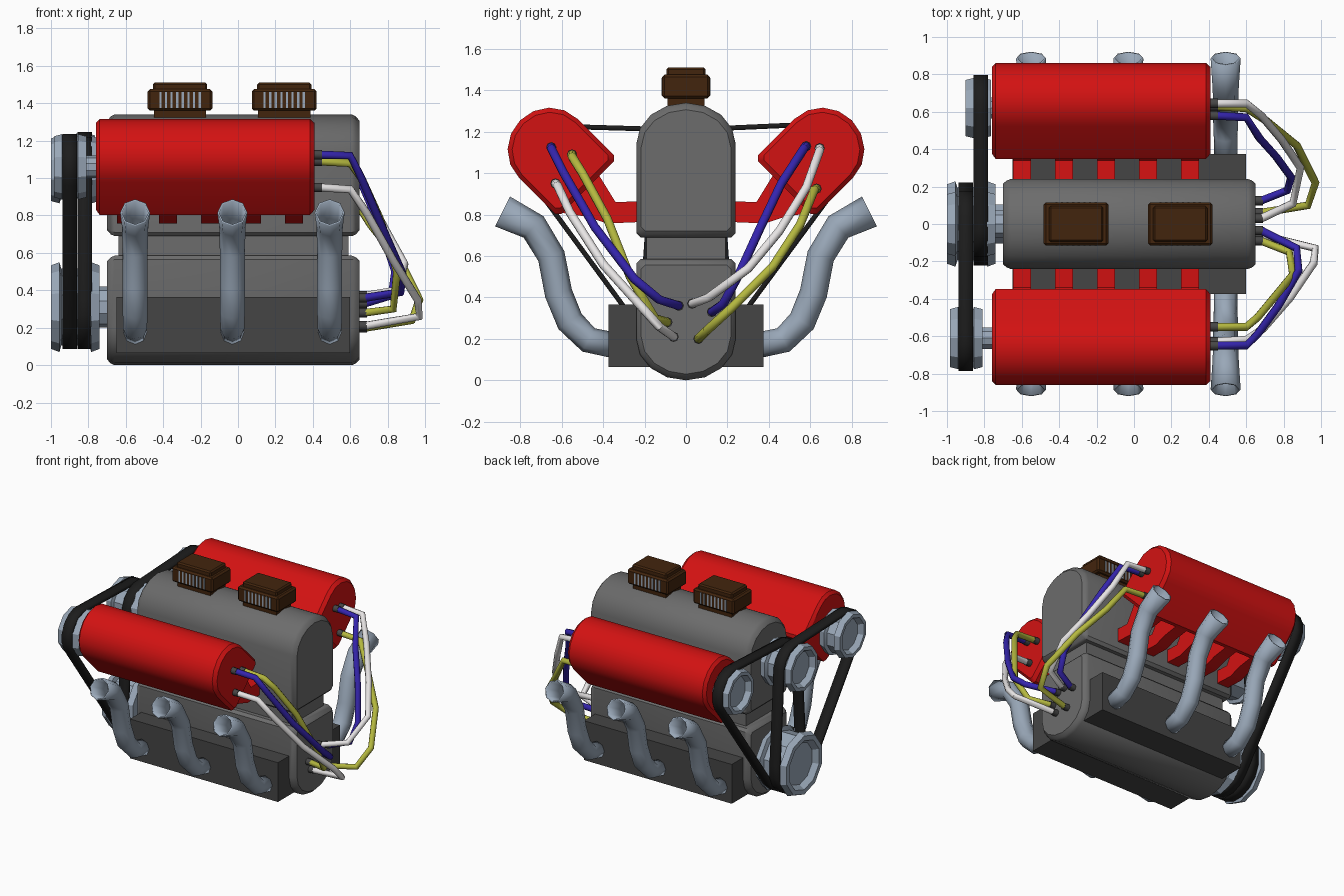
import bpy, bmesh, math
from mathutils import Vector
from mathutils.geometry import convex_hull_2d

if "Cube" in bpy.data.objects:
    bpy.data.objects.remove(bpy.data.objects["Cube"])

COLOURS = {
    "block_grey": (0.15, 0.15, 0.15), "dark_grey": (0.06, 0.06, 0.06),
    "red": (0.65, 0.006, 0.006), "steel": (0.32, 0.39, 0.48),
    "belt_black": (0.012, 0.012, 0.012), "brown": (0.055, 0.018, 0.004),
    "blue": (0.035, 0.018, 0.42), "yellow": (0.46, 0.48, 0.05), "white": (0.8, 0.78, 0.78),
}
MATS = {}
for name, rgb in COLOURS.items():
    MATS[name] = bpy.data.materials.new(name)
    MATS[name].diffuse_color = (*rgb, 1)


def finish(obj, mat, angle=35):
    obj.data.materials.clear()
    obj.data.materials.append(MATS[mat])
    bpy.ops.object.select_all(action='DESELECT')
    obj.select_set(True)
    bpy.context.view_layer.objects.active = obj
    bpy.ops.object.shade_smooth_by_angle(angle=math.radians(angle))
    return obj


def from_bmesh(name, bm, mat, angle=35):
    bmesh.ops.recalc_face_normals(bm, faces=bm.faces)
    me = bpy.data.meshes.new(name)
    bm.to_mesh(me)
    bm.free()
    obj = bpy.data.objects.new(name, me)
    bpy.context.collection.objects.link(obj)
    return finish(obj, mat, angle)


def loft(name, pts, sections, mat, centre=(0, 0), caps=True, angle=35):
    """Sweep a (y, z) outline along x; sections are (x, scale about centre)."""
    bm = bmesh.new()
    cy, cz = centre
    rings = [[bm.verts.new((x, cy + (y - cy) * s, cz + (z - cz) * s)) for y, z in pts]
             for x, s in sections]
    n = len(pts)
    for a, b in zip(rings, rings[1:]):
        for i in range(n):
            bm.faces.new((a[i], a[(i + 1) % n], b[(i + 1) % n], b[i]))
    if caps:
        bm.faces.new(rings[0])
        bm.faces.new(rings[-1])
    return from_bmesh(name, bm, mat, angle)


def box(name, x, y, z, mat, bevel=0.0):
    bm = bmesh.new()
    bmesh.ops.create_cube(bm, size=1)
    for v in bm.verts:
        v.co = [lo + (hi - lo) * (c + 0.5) for c, (lo, hi) in zip(v.co, (x, y, z))]
    if bevel:
        bmesh.ops.bevel(bm, geom=bm.edges[:], offset=bevel, segments=1, affect='EDGES')
    return from_bmesh(name, bm, mat, 20)


def tube(name, path, radius, mat, radii=None, res=2, caps=True, wall=0):
    cu = bpy.data.curves.new(name, 'CURVE')
    cu.dimensions = '3D'
    cu.bevel_depth, cu.bevel_resolution, cu.use_fill_caps = radius, res, caps
    sp = cu.splines.new('POLY')
    sp.points.add(len(path) - 1)
    for i, p in enumerate(path):
        sp.points[i].co = (*p, 1)
        sp.points[i].radius = radii[i] if radii else 1
    tmp = bpy.data.objects.new(name + "_path", cu)
    bpy.context.collection.objects.link(tmp)
    dg = bpy.context.evaluated_depsgraph_get()
    me = bpy.data.meshes.new_from_object(tmp.evaluated_get(dg))
    bpy.data.objects.remove(tmp)
    obj = bpy.data.objects.new(name, me)
    bpy.context.collection.objects.link(obj)
    if wall:
        m = obj.modifiers.new("wall", 'SOLIDIFY')
        m.thickness, m.offset = wall, -1
    return finish(obj, mat, 55)


def arch(w, h, rise, steps=8):
    """Flat-bottomed outline with a rounded top, in (across, up)."""
    pts = [(-w, 0.02), (-w + 0.02, 0), (w - 0.02, 0), (w, 0.02)]
    for i in range(steps + 1):
        a = math.pi * i / steps
        pts.append((w * math.cos(a), h - rise + rise * math.sin(a)))
    return pts


def circle(c, r, n):
    return [(c[0] + r * math.cos(2 * math.pi * (i + 0.5) / n),
             c[1] + r * math.sin(2 * math.pi * (i + 0.5) / n)) for i in range(n)]


# Engine block: crankcase, neck, upper housing and side boxes
ENDS = [(-0.70, 0.9), (-0.68, 0.97), (-0.66, 1), (0.61, 1), (0.63, 0.97), (0.65, 0.9)]
loft("crankcase", [(u, 0.585 - v) for u, v in arch(0.24, 0.585, 0.2)], ENDS, "block_grey", (0, 0.3))
loft("upper_housing", [(u, 0.69 + v) for u, v in arch(0.24, 0.65, 0.2)], ENDS, "block_grey", (0, 1.0))
box("block_neck", (-0.64, 0.59), (-0.19, 0.19), (0.55, 0.72), "block_grey")
box("side_boxes", (-0.65, 0.60), (-0.375, 0.375), (0.065, 0.365), "dark_grey")

# Valve covers, intake runners and exhaust pipes on both sides
RUNNER = [(0.2, 0.865), (0.34, 0.86), (0.42, 0.99), (0.61, 0.81), (0.48, 0.79), (0.38, 0.757), (0.2, 0.765)]
EXHAUST = [(0.35, 0.17), (0.47, 0.195), (0.56, 0.285), (0.615, 0.42), (0.65, 0.6), (0.735, 0.74), (0.885, 0.815)]
k = math.sqrt(0.5)
for s, side in ((-1, "front"), (1, "rear")):
    outline = [(s * (0.475 + (u + v) * k), 0.93 + (v - u) * k) for u, v in arch(0.2, 0.46, 0.19)]
    loft(f"{side}_valve_cover", outline,
         [(-0.76, 0.9), (-0.74, 1), (0.385, 1), (0.395, 0.96), (0.41, 0.9)], "red", (s * 0.64, 1.095))
    for i in range(5):
        x = -0.60 + 0.225 * i
        loft(f"{side}_intake_runner_{i + 1}", [(s * y, z) for y, z in RUNNER],
             [(x - 0.048, 1), (x + 0.048, 1)], "red")
    for i, x in enumerate((-0.55, -0.03, 0.49)):
        tube(f"{side}_exhaust_pipe_{i + 1}", [(x, s * y, z) for y, z in EXHAUST], 0.067, "steel",
             [0.93, 0.95, 1, 1, 1, 1.05, 1.2], caps=False, wall=0.01)


# Pulleys: dished face, two rims with a groove, shaft into the engine
def pulley(name, c, r, x0, x1, shaft_r, shaft_x, groove=0.86):
    prof = [(x0 + 0.04, 0.66 * r), (x0, 0.78 * r), (x0, 0.93 * r), (x0 + 0.045, r),
            (x0 + 0.055, groove * r), (x1 - 0.055, groove * r), (x1 - 0.045, r), (x1, 0.93 * r),
            (x1, shaft_r), (shaft_x, shaft_r)]
    loft(name, circle(c, 1, 10), prof, "steel", c, angle=25)


LOW, MID = (0, 0.31), (0, 1.045)
pulley("crank_pulley", LOW, 0.24, -1.0, -0.74, 0.11, -0.66)
pulley("upper_pulley", MID, 0.18, -1.0, -0.74, 0.08, -0.66)
pulley("front_cover_pulley", (-0.61, 1.06), 0.175, -0.985, -0.81, 0.06, -0.72)
pulley("rear_cover_pulley", (0.62, 1.07), 0.17, -0.90, -0.765, 0.06, -0.72)

# Drive belts: bands wrapped round three pulleys each
for name, c, x in (("front_belt", (-0.61, 1.06), -0.9), ("rear_belt", (0.62, 1.07), -0.82)):
    cloud = [Vector(p) for p in circle(LOW, 0.215, 16) + circle(MID, 0.165, 16) + circle(c, 0.168, 16)]
    hull = [tuple(cloud[i]) for i in convex_hull_2d(cloud)]
    belt = loft(name, hull, [(x - 0.039, 1), (x + 0.039, 1)], "belt_black", caps=False)
    m = belt.modifiers.new("thickness", 'SOLIDIFY')
    m.thickness, m.offset = 0.024, 0

# Two air intakes with slatted grilles front and rear
for n, x in enumerate((-0.31, 0.247)):
    box(f"air_intake_{n + 1}_base", (x - 0.14, x + 0.14), (-0.09, 0.09), (1.30, 1.38), "brown")
    box(f"air_intake_{n + 1}_body", (x - 0.173, x + 0.173), (-0.115, 0.115), (1.36, 1.475), "brown", 0.012)
    box(f"air_intake_{n + 1}_cap", (x - 0.145, x + 0.145), (-0.095, 0.095), (1.46, 1.51), "brown", 0.01)
    for s in (-1, 1):
        for i in range(8):
            sx = x - 0.105 + 0.03 * i
            box(f"air_intake_{n + 1}_slat", (sx - 0.006, sx + 0.006),
                sorted((s * 0.11, s * 0.118)), (1.375, 1.46), "steel")

# Ignition wires with a dark plug at each end
WIRES = [
    ("front_wire", "blue", [(.43, -.65, 1.125), (.6, -.65, 1.12), (.66, -.59, 1.0), (.77, -.44, .74),
                            (.88, -.25, .49), (.87, -.13, .39), (.68, -.035, .36)]),
    ("front_wire", "yellow", [(.43, -.55, 1.09), (.6, -.55, 1.08), (.66, -.5, 1.0), (.76, -.38, .78),
                              (.85, -.27, .5), (.83, -.15, .3), (.68, -.09, .28)]),
    ("front_wire", "white", [(.43, -.63, .95), (.6, -.62, .94), (.69, -.56, .81), (.83, -.4, .56),
                             (.96, -.21, .35), (.97, -.13, .26), (.68, -.06, .21)]),
    ("rear_wire", "blue", [(.43, .58, 1.13), (.6, .57, 1.12), (.67, .46, .95), (.76, .36, .74),
                           (.84, .25, .5), (.82, .18, .37), (.68, .125, .33)]),
    ("rear_wire", "white", [(.43, .645, 1.12), (.6, .645, 1.11), (.68, .58, .93), (.79, .45, .72),
                            (.89, .3, .54), (.85, .11, .4), (.68, .03, .37)]),
    ("rear_wire", "yellow", [(.43, .63, .925), (.6, .62, .92), (.71, .55, .75), (.87, .42, .55),
                             (.97, .22, .35), (.93, .1, .24), (.68, .06, .2)]),
]
for name, colour, path in WIRES:
    tube(f"{name}_{colour}", path, 0.022, colour)
    for end, (px, py, pz), x0 in (("cover", path[0], 0.40), ("block", path[-1], 0.64)):
        tube(f"{name}_{colour}_{end}_plug", [(x0, py, pz), (x0 + 0.05, py, pz)], 0.025, "dark_grey")

for m in bpy.data.materials:
    if m.users and not m.is_grease_pencil:
        m.use_nodes = True
        m.node_tree.nodes["Principled BSDF"].inputs["Base Color"].default_value = m.diffuse_color
